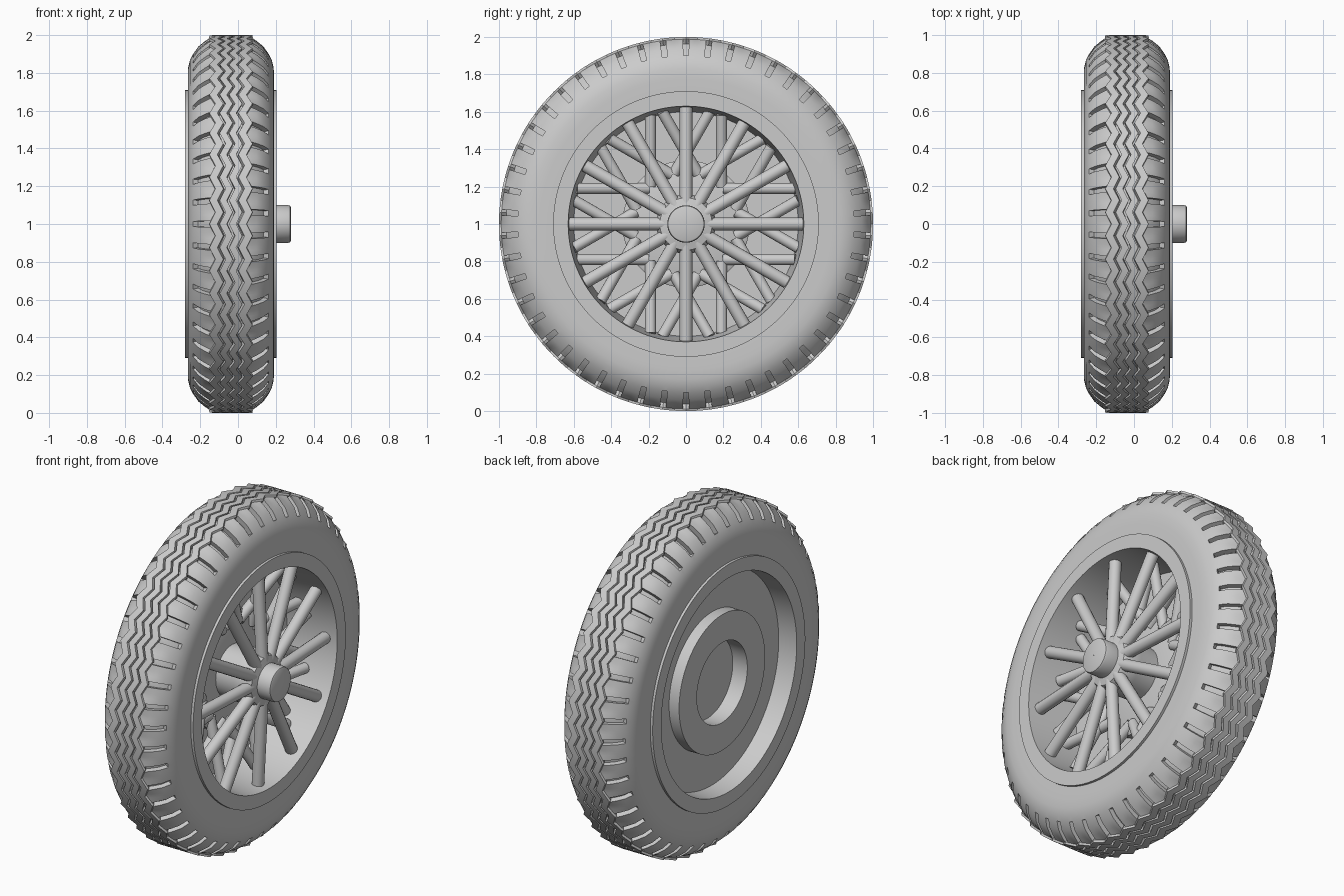
import bpy, bmesh, math
from mathutils import Vector, Matrix

cube = bpy.data.objects.get("Cube")
if cube:
    bpy.data.objects.remove(cube, do_unlink=True)

grey = bpy.data.materials.new("plain_grey")
grey.use_nodes = True
grey.diffuse_color = (0.6, 0.6, 0.6, 1)
grey.node_tree.nodes["Principled BSDF"].inputs["Base Color"].default_value = (0.6, 0.6, 0.6, 1)

AXLE = Vector((0, 0, 1))
MID = -0.0375          # middle of the tyre along the axle


def finish(name, bm, angle=35):
    bmesh.ops.recalc_face_normals(bm, faces=bm.faces[:])
    mesh = bpy.data.meshes.new(name)
    bm.to_mesh(mesh)
    bm.free()
    mesh.materials.append(grey)
    ob = bpy.data.objects.new(name, mesh)
    ob.location = AXLE
    bpy.context.collection.objects.link(ob)
    bpy.ops.object.select_all(action='DESELECT')
    ob.select_set(True)
    bpy.context.view_layer.objects.active = ob
    bpy.ops.object.shade_smooth_by_angle(angle=math.radians(angle))
    return ob


def lathe(profile, segs, shift=lambda j, r: 0):
    """Spin (x, radius) points around the axle; returns the mesh and face grid."""
    bm = bmesh.new()
    rings = []
    for j in range(segs):
        a = math.tau * j / segs
        rings.append([bm.verts.new((x + shift(j, r), r * math.sin(a), r * math.cos(a)))
                      for x, r in profile])
    grid = {}
    for j in range(segs):
        p, q = rings[j], rings[(j + 1) % segs]
        for i in range(len(profile) - 1):
            grid[j, i] = bm.faces.new((p[i], p[i + 1], q[i + 1], q[i]))
    return bm, grid


# Tyre: half section from side wall to tread centre, then mirrored
half = [(0.2275, 0.70), (0.2285, 0.78), (0.226, 0.83), (0.216, 0.87), (0.20, 0.90),
        (0.172, 0.94), (0.135, 0.97), (0.10, 0.988), (0.098, 1.0),
        (0.056, 1.0), (0.044, 1.0), (0.006, 1.0)]
section = [(MID + u, r) for u, r in half] + [(MID - u, r) for u, r in reversed(half)]
PITCHES, STEP = 50, 8


def zigzag(j, r):
    return 0.016 * (abs(j % STEP - 4) / 2 - 1) if r > 0.98 else 0


bm, grid = lathe(section, PITCHES * STEP, zigzag)
cuts = []
for (j, i), f in grid.items():
    k = j % STEP
    zig_groove = i in (9, 11, 13)
    left_slot = i in (4, 5, 6) and k in (7, 0)
    right_slot = i in (16, 17, 18) and k in (3, 4)
    if zig_groove or left_slot or right_slot:
        cuts.append(f)
bmesh.ops.recalc_face_normals(bm, faces=bm.faces[:])
ret = bmesh.ops.extrude_face_region(bm, geom=cuts)
for v in [g for g in ret["geom"] if isinstance(g, bmesh.types.BMVert)]:
    r = math.hypot(v.co.y, v.co.z)
    core = Vector((MID, v.co.y / r * 0.8, v.co.z / r * 0.8))
    v.co += (core - v.co).normalized() * 0.03
leftover = [f for f in cuts if f.is_valid]
if leftover:
    bmesh.ops.delete(bm, geom=leftover, context='FACES_ONLY')
finish("tyre", bm, 30)

# Rim with its closed back plate, raised drum and centre recess
rim = [(-0.10, 0.001), (-0.10, 0.60), (0.205, 0.63), (0.205, 0.71), (-0.28, 0.71),
       (-0.28, 0.63), (-0.17, 0.62), (-0.17, 0.40), (-0.235, 0.40), (-0.235, 0.235),
       (-0.14, 0.235), (-0.14, 0.001)]
finish("rim", lathe(rim, 128)[0])

# Hub, cap and inner disc
hub = [(0.28, 0.001), (0.28, 0.088), (0.276, 0.096), (0.266, 0.10), (0.195, 0.10),
       (0.185, 0.14), (0.15, 0.16), (0.08, 0.155), (-0.03, 0.15), (-0.10, 0.15)]
finish("hub", lathe(hub, 64)[0])
disc = [(-0.04, 0.10), (-0.04, 0.32), (-0.05, 0.34), (-0.10, 0.34)]
finish("inner_disc", lathe(disc, 64)[0])


def add_rod(bm, start, end, radius):
    d = end - start
    m = Matrix.Translation((start + end) / 2) @ d.to_track_quat('Z', 'Y').to_matrix().to_4x4()
    bmesh.ops.create_cone(bm, cap_ends=True, segments=16, radius1=radius, radius2=radius,
                          depth=d.length, matrix=m)


# Front row of radial spokes and rear rows of crossed spokes
front, rear = bmesh.new(), bmesh.new()
for n in range(12):
    turn = Matrix.Rotation(math.tau * n / 12, 3, 'X')
    add_rod(front, turn @ Vector((0.16, 0, 0.08)), turn @ Vector((0.13, 0, 0.625)), 0.034)
    for side in (-1, 1):
        add_rod(rear, turn @ Vector((-0.05, side * 0.19, 0.2)),
                turn @ Vector((0.01 + side * 0.02, side * 0.19, 0.585)), 0.03)
finish("front_spokes", front)
finish("rear_spokes", rear)
